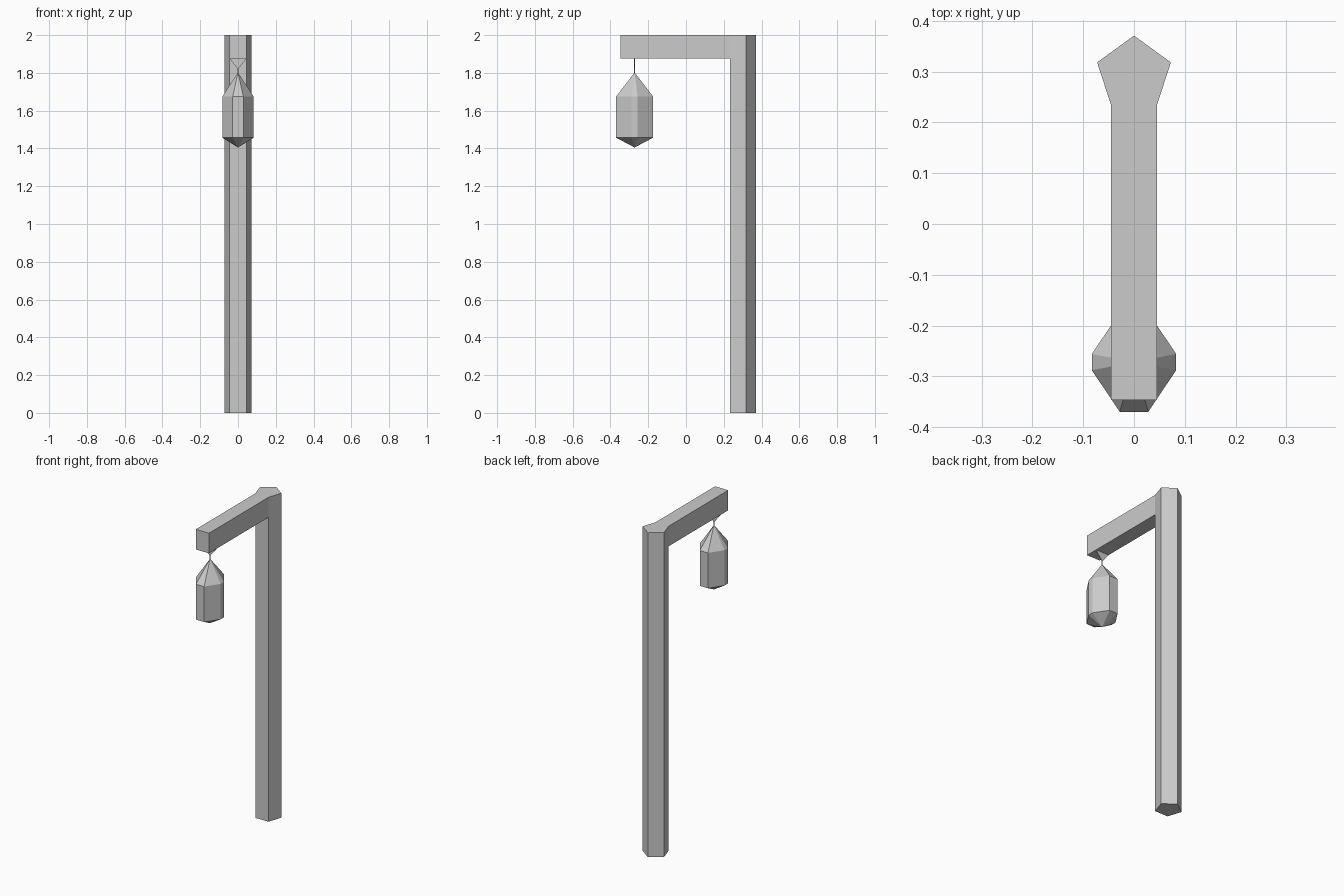
import bpy, bmesh, math
from mathutils import Vector

if "Cube" in bpy.data.objects:
    bpy.data.objects.remove(bpy.data.objects["Cube"])

LAMP_Y = -0.272
ARM_Z = 1.876


def finish(name, bm):
    bmesh.ops.recalc_face_normals(bm, faces=bm.faces[:])
    mesh = bpy.data.meshes.new(name)
    bm.to_mesh(mesh)
    bm.free()
    obj = bpy.data.objects.new(name, mesh)
    bpy.context.collection.objects.link(obj)
    return obj


def prism(bm, points, direction):
    face = bm.faces.new([bm.verts.new(p) for p in points])
    new = bmesh.ops.extrude_face_region(bm, geom=[face], use_keep_orig=True)["geom"]
    bmesh.ops.translate(bm, vec=direction,
                        verts=[v for v in new if isinstance(v, bmesh.types.BMVert)])


# Five-sided post, with the arm extruded from the top of its front face
bm = bmesh.new()
r, cy = 0.0763, 0.2947
angles = [math.radians(90 + 72 * i) for i in range(5)]
prism(bm, [(r * math.cos(a), cy + r * math.sin(a), 0) for a in angles], (0, 0, 2))
bm.normal_update()
front = [f for f in bm.faces if all(v.co.y < 0.25 for v in f.verts)]
edges = {e for f in front for e in f.edges}
bmesh.ops.bisect_plane(bm, geom=front + list(edges) + [v for f in front for v in f.verts],
                       plane_co=(0, 0, ARM_Z), plane_no=(0, 0, 1))
arm = [f for f in bm.faces if all(v.co.y < 0.25 and v.co.z > ARM_Z - 0.01 for v in f.verts)]
new = bmesh.ops.extrude_face_region(bm, geom=arm)["geom"]
bmesh.ops.delete(bm, geom=[f for f in arm if f.is_valid], context='FACES')
for v in new:
    if isinstance(v, bmesh.types.BMVert):
        v.co.y = -0.347
finish("post_and_arm", bm)

# Eight-sided lantern: pointed roof, straight body, pointed base
bm = bmesh.new()
outline = [(0.028, -0.098), (0.083, -0.016), (0.083, 0.016), (0.028, 0.098)]
outline += [(-x, y) for x, y in reversed(outline)]
low, high = [[bm.verts.new((x, LAMP_Y + y, z)) for x, y in outline] for z in (1.457, 1.675)]
base_tip = bm.verts.new((0, LAMP_Y, 1.405))
roof_tip = bm.verts.new((0, LAMP_Y, 1.802))
for i in range(8):
    j = (i + 1) % 8
    bm.faces.new((low[i], low[j], high[j], high[i]))
    bm.faces.new((high[i], high[j], roof_tip))
    bm.faces.new((low[j], low[i], base_tip))
finish("lantern", bm)

# Thin triangular hanger running down into a narrow stem
bm = bmesh.new()
t = 0.002
y = LAMP_Y - t
prism(bm, [(-0.045, y, ARM_Z), (-t, y, 1.822), (-t, y, 1.796),
           (t, y, 1.796), (t, y, 1.822), (0.045, y, ARM_Z)], (0, 2 * t, 0))
finish("hanger", bm)
